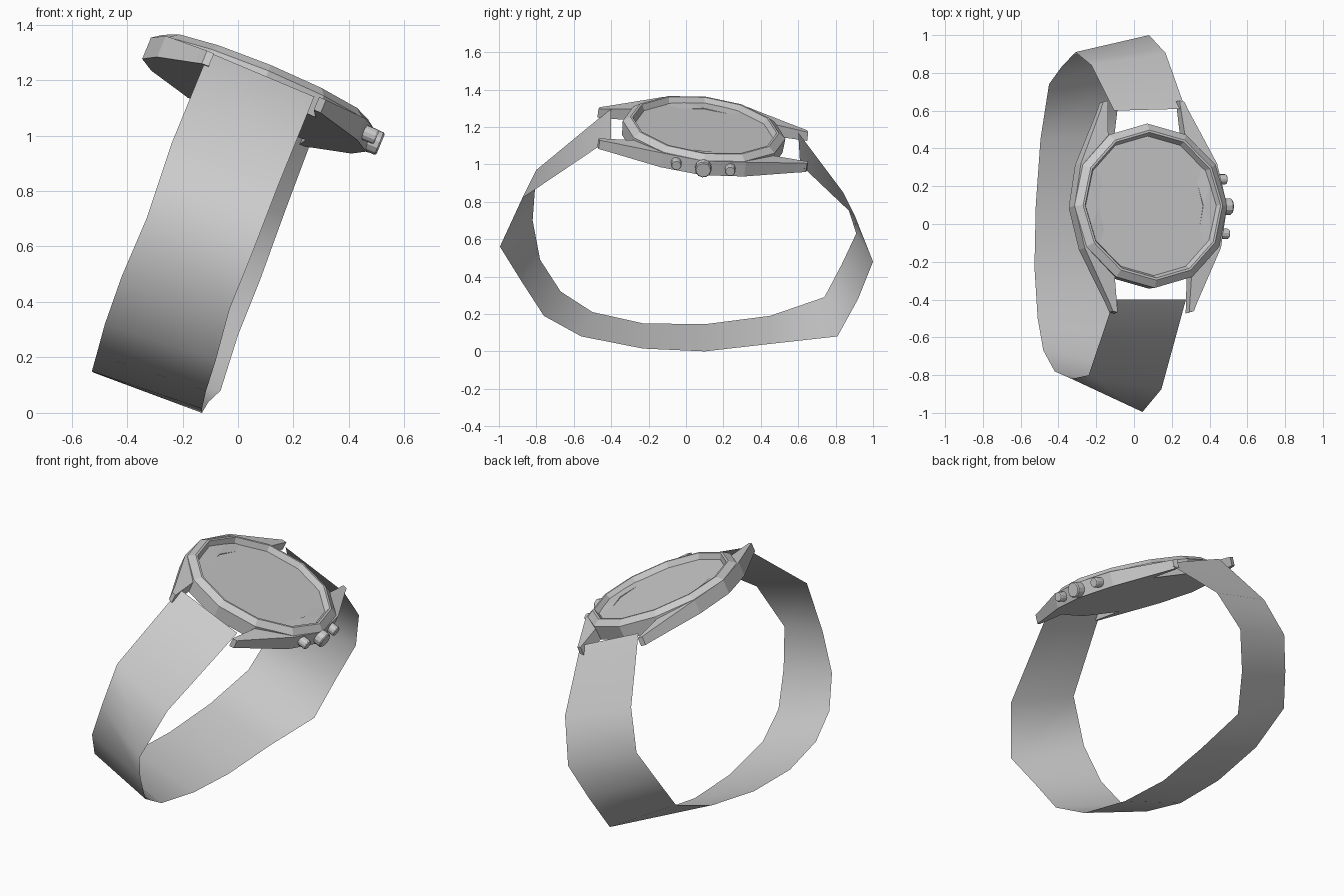
import bpy, bmesh, math
from mathutils import Matrix, Vector

if "Cube" in bpy.data.objects:
    bpy.data.objects.remove(bpy.data.objects["Cube"])

metal = bpy.data.materials.new("plain grey")
metal.diffuse_color = (0.6, 0.6, 0.6, 1)
metal.use_nodes = True
metal.node_tree.nodes["Principled BSDF"].inputs["Base Color"].default_value = metal.diffuse_color


def make(name, verts, faces, matrix=None, smooth=False, fix=True):
    mesh = bpy.data.meshes.new(name)
    mesh.from_pydata(verts, [], faces)
    bm = bmesh.new()
    bm.from_mesh(mesh)
    if fix:
        bmesh.ops.recalc_face_normals(bm, faces=bm.faces)
        bmesh.ops.triangulate(bm, faces=[f for f in bm.faces if len(f.verts) > 4])
    for f in bm.faces:
        f.smooth = smooth
    bm.to_mesh(mesh)
    bm.free()
    mesh.materials.append(metal)
    if matrix:
        mesh.transform(matrix)
    ob = bpy.data.objects.new(name, mesh)
    bpy.context.collection.objects.link(ob)
    return ob


# Tilted frame of the watch head, origin at the centre of the case back
n = Vector((0.414, 0.13, 1)).normalized()
e1 = Vector((1, 0, -0.414)).normalized()
e2 = n.cross(e1)
origin = Vector((0.1, 0.1, 1.21)) - n * 0.11
HEAD = Matrix((e1, e2, n)).transposed().to_4x4()
HEAD.translation = origin


def lathe(name, profile, sides, matrix):
    """Closed turned part; profile is (radius, height) from bottom to top."""
    verts = [(r * math.cos(2 * math.pi * i / sides), r * math.sin(2 * math.pi * i / sides), z)
             for r, z in profile for i in range(sides)]
    faces = [(k * sides + i, k * sides + (i + 1) % sides,
              (k + 1) * sides + (i + 1) % sides, (k + 1) * sides + i)
             for k in range(len(profile) - 1) for i in range(sides)]
    last = (len(profile) - 1) * sides
    faces += [tuple(reversed(range(sides))), tuple(range(last, last + sides))]
    return make(name, verts, faces, matrix)


# Twelve-sided case with bevelled bezel and recessed dial
lathe("case_and_dial", [(0.432, 0), (0.438, 0.083), (0.40, 0.11), (0.388, 0.11), (0.372, 0.078)],
      12, HEAD)

# Four case shoulders, each running out into a tapered lug
lug = [(0.205, 0.565), (0.232, 0.558), (0.255, 0.505), (0.39, 0.225), (0.437, 0), (0.3, 0), (0.22, 0.375)]
for sx, side in ((1, "right"), (-1, "left")):
    for sy, end in ((1, "back"), (-1, "front")):
        verts = [(sx * x, sy * y, 0) for x, y in lug]
        verts += [(sx * x, sy * y, 0.083 - 0.033 * max(0, y - 0.225) / 0.34) for x, y in lug]
        c = len(lug)
        faces = [tuple(range(c)), tuple(range(c, 2 * c))]
        faces += [(i, (i + 1) % c, c + (i + 1) % c, c + i) for i in range(c)]
        make(f"lug_{side}_{end}", verts, faces, HEAD)

# Crown and two push buttons on the right flank
for name, y, r, tip in (("crown", 0, 0.044, 0.475), ("button_back", 0.145, 0.028, 0.452),
                        ("button_front", -0.145, 0.028, 0.452)):
    place = HEAD @ Matrix.Translation((0.38, y, 0.045)) @ Matrix.Rotation(math.pi / 2, 4, 'Y')
    h = tip - 0.38
    lathe(name, [(r, 0), (r, h - 0.006), (r * 0.88, h)], 12, place)

# Strap: a thin band, narrower loop on the left edge (left point, right point)
stations = [
    ((-0.105, -0.40, 1.30), (0.275, -0.40, 1.14)),
    ((-0.24, -0.80, 0.97), (0.145, -0.875, 0.82)),
    ((-0.33, -0.82, 0.70), (0.045, -0.995, 0.56)),
    ((-0.42, -0.78, 0.49), (-0.03, -0.88, 0.375)),
    ((-0.48, -0.67, 0.32), (-0.08, -0.76, 0.19)),
    ((-0.51, -0.50, 0.21), (-0.115, -0.56, 0.08)),
    ((-0.527, -0.23, 0.15), (-0.13, -0.23, 0.015)),
    ((-0.52, 0.10, 0.145), (-0.13, 0.10, 0.0)),
    ((-0.495, 0.45, 0.19), (-0.106, 0.45, 0.04)),
    ((-0.45, 0.74, 0.29), (-0.063, 0.81, 0.08)),
    ((-0.385, 0.83, 0.46), (0.0, 0.92, 0.28)),
    ((-0.31, 0.91, 0.63), (0.08, 1.0, 0.48)),
    ((-0.225, 0.84, 0.85), (0.167, 0.905, 0.72)),
    ((-0.105, 0.60, 1.17), (0.272, 0.61, 1.0)),
]
verts = [p for pair in stations for p in pair]
faces = [(2 * i, 2 * i + 2, 2 * i + 3, 2 * i + 1) for i in range(len(stations) - 1)]
make("strap", verts, faces, smooth=True, fix=False)
